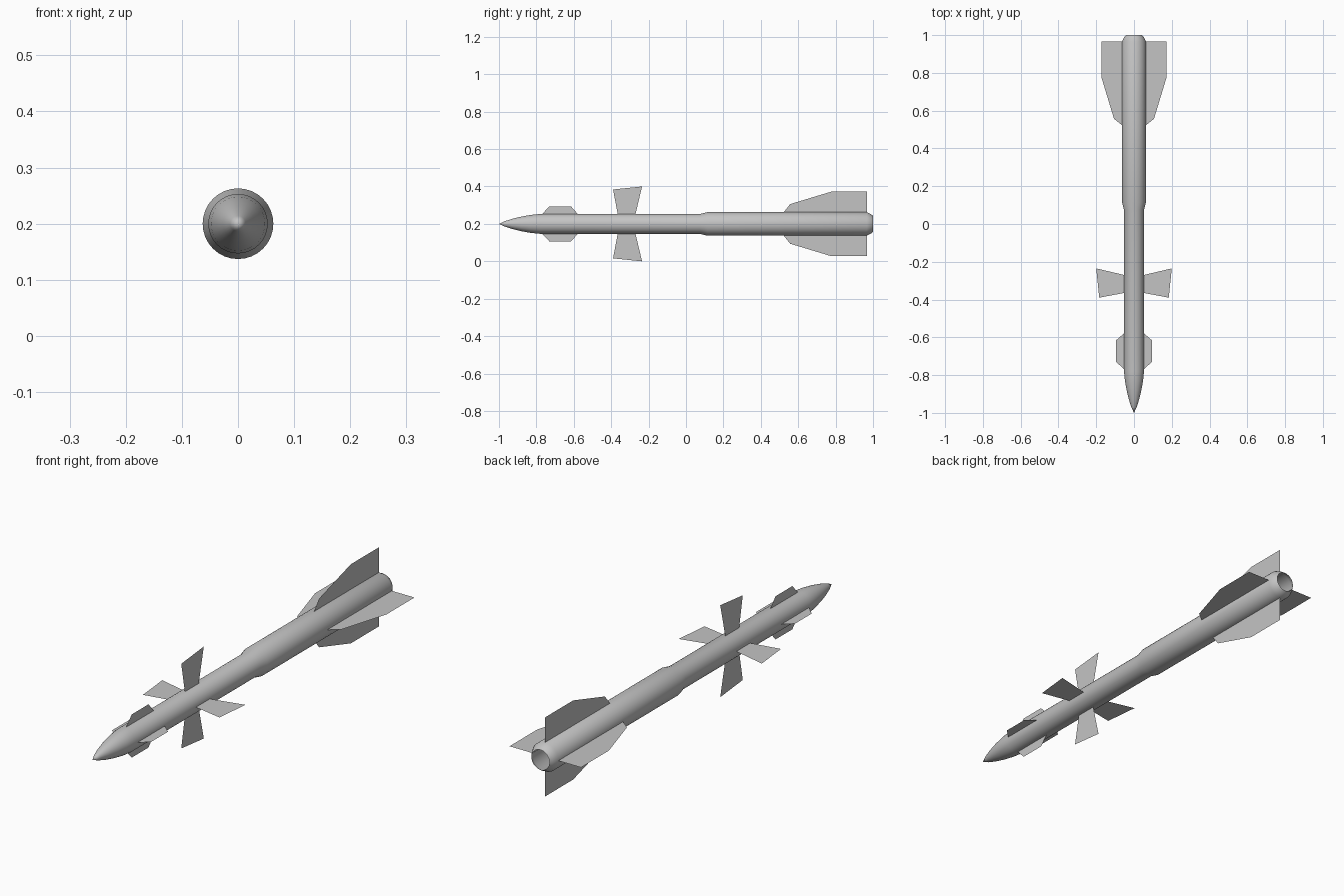
import bpy, math

if "Cube" in bpy.data.objects:
    bpy.data.objects.remove(bpy.data.objects["Cube"])

SIDES = 32
AXIS_Z = 0.2

grey = bpy.data.materials.new("light_grey")
grey.diffuse_color = (0.55, 0.55, 0.55, 1)
grey.use_nodes = True
grey.node_tree.nodes["Principled BSDF"].inputs["Base Color"].default_value = grey.diffuse_color


def make_object(name, verts, faces):
    mesh = bpy.data.meshes.new(name)
    mesh.from_pydata(verts, [], faces)
    mesh.materials.append(grey)
    obj = bpy.data.objects.new(name, mesh)
    bpy.context.collection.objects.link(obj)
    return obj


def around(r, y, angle):
    """Point at radius r and length position y, turned about the long axis."""
    return (r * math.cos(angle), y, AXIS_Z + r * math.sin(angle))


def revolve(name, tip_y, profile):
    """Pointed shell of revolution, left open at the tail."""
    verts = [(0, tip_y, AXIS_Z)]
    for y, r in profile:
        verts += [around(r, y, 2 * math.pi * i / SIDES) for i in range(SIDES)]
    faces = []
    for i in range(SIDES):
        j = (i + 1) % SIDES
        faces.append((0, 1 + i, 1 + j))
        for k in range(len(profile) - 1):
            a, b = 1 + k * SIDES, 1 + (k + 1) * SIDES
            faces.append((a + i, b + i, b + j, a + j))
    obj = make_object(name, verts, faces)
    bpy.context.view_layer.objects.active = obj
    obj.select_set(True)
    bpy.ops.object.shade_smooth_by_angle(angle=math.radians(30))
    obj.select_set(False)


def fin_set(name, outline):
    """Four flat fins in a cross; outline is (y, radius)."""
    for n, side in enumerate(("right", "top", "left", "bottom")):
        verts = [around(r, y, n * math.pi / 2) for y, r in outline]
        make_object(f"{name}_{side}", verts, [tuple(range(len(verts)))])


# Pointed nose, slim front tube, wider rear tube and open tapered tail
revolve("body", -1.0, [
    (-0.97, 0.014), (-0.93, 0.027), (-0.88, 0.039), (-0.83, 0.048),
    (-0.78, 0.053), (0.075, 0.053), (0.115, 0.063), (0.967, 0.063),
    (0.99, 0.051), (1.0, 0.043)])

# Small nose fins
fin_set("nose_fin", [(-0.77, 0.052), (-0.73, 0.094),
                     (-0.615, 0.094), (-0.578, 0.052)])

# Flared control fins
fin_set("control_fin", [(-0.365, 0.052), (-0.39, 0.184),
                        (-0.235, 0.2), (-0.27, 0.052)])

# Large swept tail fins
fin_set("tail_fin", [(0.522, 0.062), (0.557, 0.106), (0.775, 0.172),
                     (0.967, 0.172), (0.967, 0.062)])
